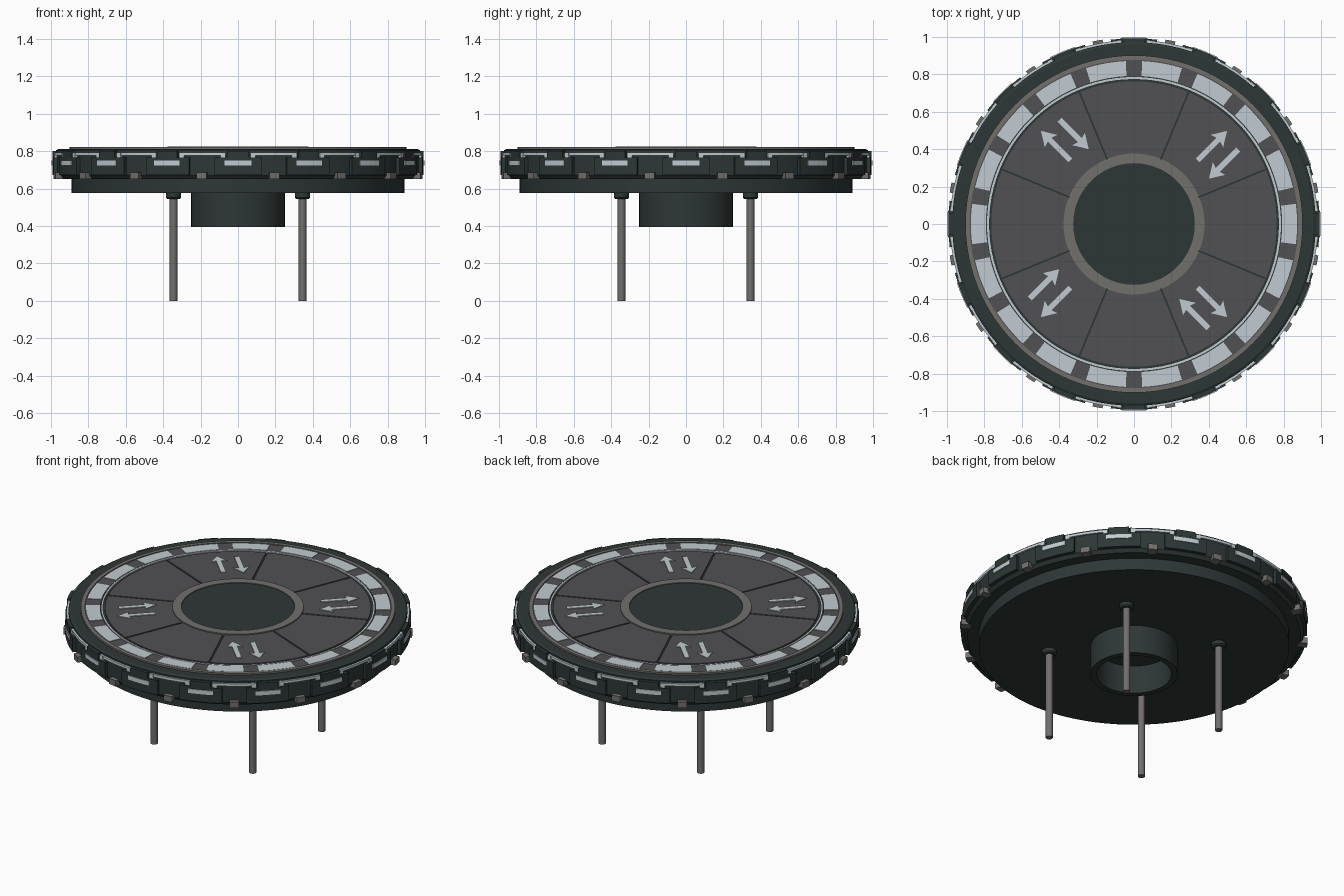
import bpy, bmesh, math
from math import radians, cos, sin

if "Cube" in bpy.data.objects:
    bpy.data.objects.remove(bpy.data.objects["Cube"])


def material(name, rgb):
    m = bpy.data.materials.new(name)
    m.diffuse_color = (*rgb, 1)
    m.use_nodes = True
    m.node_tree.nodes["Principled BSDF"].inputs["Base Color"].default_value = m.diffuse_color
    return m


DARK = material("dark green grey", (0.027, 0.038, 0.037))
SLATE = material("slate panel", (0.083, 0.079, 0.087))
GREY = material("mid grey", (0.165, 0.160, 0.152))
PALE = material("pale white", (0.54, 0.60, 0.64))


def finish(name, bm, mat, smooth=False):
    bmesh.ops.recalc_face_normals(bm, faces=bm.faces)
    me = bpy.data.meshes.new(name)
    bm.to_mesh(me)
    bm.free()
    me.materials.append(mat)
    ob = bpy.data.objects.new(name, me)
    bpy.context.collection.objects.link(ob)
    if smooth:
        bpy.ops.object.select_all(action='DESELECT')
        ob.select_set(True)
        bpy.context.view_layer.objects.active = ob
        bpy.ops.object.shade_smooth_by_angle(angle=radians(30))
    return ob


def lathe(name, profile, mat, closed=False, seg=96, centres=((0, 0),)):
    """Spin an (r, z) profile; radius 0 makes a pole."""
    bm = bmesh.new()
    for cx, cy in centres:
        rows = []
        for r, z in profile:
            if r == 0:
                rows.append([bm.verts.new((cx, cy, z))] * seg)
            else:
                rows.append([bm.verts.new((cx + r * cos(math.tau * i / seg),
                                           cy + r * sin(math.tau * i / seg), z))
                             for i in range(seg)])
        pairs = list(zip(rows, rows[1:]))
        if closed:
            pairs.append((rows[-1], rows[0]))
        for a, b in pairs:
            for i in range(seg):
                j = (i + 1) % seg
                bm.faces.new(list(dict.fromkeys((a[i], a[j], b[j], b[i]))))
    return finish(name, bm, mat, True)


def ring(name, r0, r1, z0, z1, mat):
    return lathe(name, [(r0, z0), (r1, z0), (r1, z1), (r0, z1)], mat, closed=True)


def prism(bm, pts, z0, z1):
    lo = [bm.verts.new((x, y, z0)) for x, y in pts]
    hi = [bm.verts.new((x, y, z1)) for x, y in pts]
    bm.faces.new(lo[::-1])
    bm.faces.new(hi)
    n = len(pts)
    for i in range(n):
        j = (i + 1) % n
        bm.faces.new((lo[i], lo[j], hi[j], hi[i]))


def arc_block(bm, r0, r1, z0, z1, mid, half, n=4):
    angles = [radians(mid - half + 2 * half * i / n) for i in range(n + 1)]
    pts = [(r1 * cos(a), r1 * sin(a)) for a in angles]
    pts += [(r0 * cos(a), r0 * sin(a)) for a in reversed(angles)]
    prism(bm, pts, z0, z1)


def arc_set(name, mat, angles, *blocks):
    """Each block is (r0, r1, z0, z1, angle offset, half angle)."""
    bm = bmesh.new()
    for a in angles:
        for r0, r1, z0, z1, off, half in blocks:
            arc_block(bm, r0, r1, z0, z1, a + off, half)
    return finish(name, bm, mat)


# Main disc with wide rim and narrower lower drum
lathe("disc_body", [(0, 0.575), (0.89, 0.575), (0.89, 0.65), (0.955, 0.65), (0.972, 0.67),
                    (0.972, 0.805), (0.96, 0.812), (0.90, 0.812), (0, 0.812)], DARK)
# Hollow hub tube below
lathe("hub_tube", [(0.25, 0.58), (0.25, 0.395), (0.215, 0.395), (0.215, 0.573), (0, 0.573)], DARK)

# Four support rods with collars
CORNERS = [(x, y) for x in (-0.345, 0.345) for y in (-0.345, 0.345)]
lathe("support_rods", [(0, 0), (0.021, 0), (0.021, 0.57), (0, 0.57)], GREY, seg=16, centres=CORNERS)
lathe("rod_collars", [(0, 0.545), (0.034, 0.545), (0.041, 0.552), (0.041, 0.58), (0, 0.58)],
      DARK, seg=24, centres=CORNERS)

# Concentric rings on the top
ring("outer_trim_ring", 0.878, 0.902, 0.80, 0.822, GREY)
ring("light_track", 0.79, 0.878, 0.80, 0.817, SLATE)
ring("thin_pale_ring", 0.775, 0.786, 0.80, 0.819, PALE)
ring("inner_trim_ring", 0.325, 0.377, 0.80, 0.826, GREY)
lathe("centre_plate", [(0.326, 0.81), (0.326, 0.822), (0, 0.822)], DARK)

# Eighteen light tiles in the track
arc_set("light_tiles", PALE, range(0, 360, 20), (0.792, 0.872, 0.81, 0.820, 0, 7.1))

# Eight floor wedges with parallel-sided gaps
bm = bmesh.new()
GAP = 0.005
for k in range(8):
    pts = []
    for r, order in ((0.763, 1), (0.37, -1)):
        half = math.pi / 8 - math.asin(GAP / r)
        arc = [k * math.pi / 4 - half + 2 * half * i / 12 for i in range(13)]
        pts += [(r * cos(a), r * sin(a)) for a in arc[::order]]
    prism(bm, pts, 0.805, 0.819)
finish("floor_wedges", bm, SLATE)

# Paired direction arrows on the diagonals
ARROW = [(-0.11, -0.015), (0.045, -0.015), (0.035, -0.047), (0.112, 0),
         (0.035, 0.047), (0.045, 0.015), (-0.11, 0.015)]
bm = bmesh.new()
for k in range(4):
    a = radians(45 + 90 * k)
    for mid, side, flip in ((0.592, 0.0, 1), (0.566, -0.112, -1)):
        pts = []
        for u, v in ARROW:
            p, q = mid + flip * u, side + flip * v
            pts.append((p * cos(a) - q * sin(a), p * sin(a) + q * cos(a)))
        prism(bm, pts, 0.817, 0.823)
finish("direction_arrows", bm, PALE)

# Sixteen rim modules: stepped panels, windows, clips and lugs
PANELS = [22.5 * k for k in range(16)]
GAPS = [a + 11.25 for a in PANELS]
arc_set("rim_panels", DARK, PANELS, (0.96, 0.993, 0.672, 0.765, 0, 7.2),
        (0.96, 0.993, 0.765, 0.80, 0, 3.4))
arc_set("rim_windows", PALE, PANELS, (0.988, 0.998, 0.724, 0.750, 0, 4.2))
arc_set("rim_clips", PALE, GAPS, (0.965, 0.984, 0.778, 0.794, 0, 7.4),
        (0.965, 0.986, 0.766, 0.794, -6.6, 0.8), (0.965, 0.986, 0.766, 0.794, 6.6, 0.8))
arc_set("rim_lugs", GREY, GAPS, (0.945, 1.0, 0.650, 0.686, 0, 1.55))
